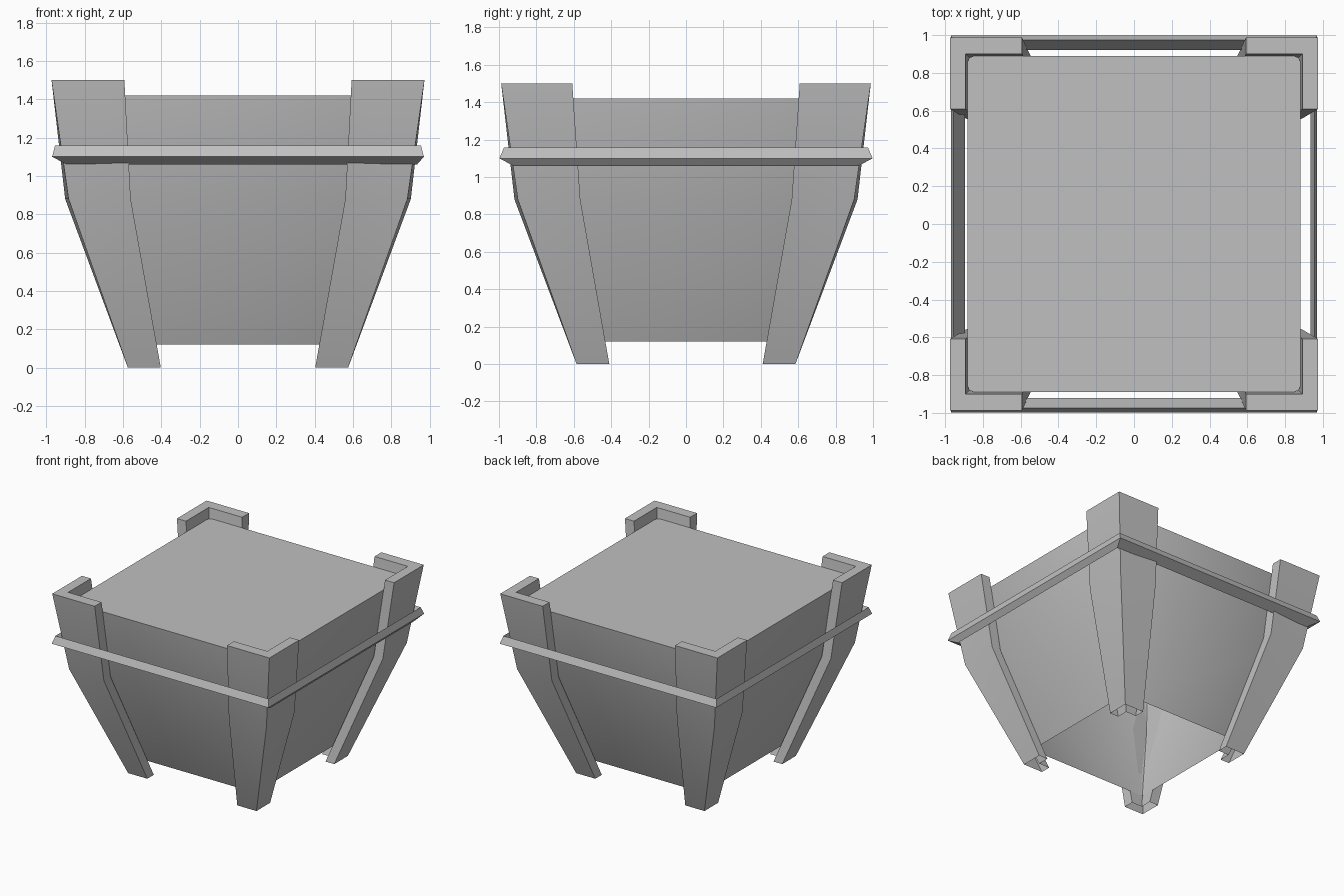
import bpy, bmesh

cube = bpy.data.objects.get("Cube")
if cube:
    bpy.data.objects.remove(cube, do_unlink=True)

grey = bpy.data.materials.new("plain grey")
grey.use_nodes = True
COLOUR = (0.53, 0.53, 0.53, 1)
grey.diffuse_color = COLOUR
grey.node_tree.nodes["Principled BSDF"].inputs["Base Color"].default_value = COLOUR


def loft(name, rings, cap=True, loop=False):
    """Skin a list of closed rings, closing the last one or joining it to the first."""
    bm = bmesh.new()
    rows = [[bm.verts.new(p) for p in ring] for ring in rings]
    pairs = list(zip(rows, rows[1:]))
    if loop:
        pairs.append((rows[-1], rows[0]))
    n = len(rows[0])
    for a, b in pairs:
        for i in range(n):
            j = (i + 1) % n
            bm.faces.new((a[i], a[j], b[j], b[i]))
    if cap:
        bm.faces.new(rows[-1])
    bmesh.ops.recalc_face_normals(bm, faces=bm.faces)
    mesh = bpy.data.meshes.new(name)
    bm.to_mesh(mesh)
    bm.free()
    mesh.materials.append(grey)
    obj = bpy.data.objects.new(name, mesh)
    bpy.context.collection.objects.link(obj)
    return obj


def smooth(obj):
    bpy.ops.object.select_all(action="DESELECT")
    obj.select_set(True)
    bpy.context.view_layer.objects.active = obj
    bpy.ops.object.shade_smooth_by_angle()


CORNERS = [(-1, -1), (1, -1), (1, 1), (-1, 1)]


# Tapered body with softened corners, open underneath
def body_ring(hx, hy, z, r):
    pts = []
    for sx, sy in CORNERS:
        arc = [(0, r), (0.29 * r, 0.29 * r), (r, 0)]
        if sx * sy < 0:
            arc.reverse()
        pts += [(sx * (hx - a), sy * (hy - b), z) for a, b in arc]
    return pts


smooth(loft("body", [body_ring(0.535, 0.54, 0.12, 0.02),
                     body_ring(0.813, 0.823, 0.88, 0.03),
                     body_ring(0.882, 0.89, 1.42, 0.035)]))


# Bent corner legs with an L-shaped section, hollow underneath
# height, outer x, outer y, inner x, inner y, wing end x, wing end y, corner pinch
LEG = [(0, 0.575, 0.585, 0.497, 0.502, 0.403, 0.41, 0),
       (0.88, 0.902, 0.917, 0.822, 0.832, 0.56, 0.565, 0.018),
       (1.5, 0.973, 0.988, 0.892, 0.9, 0.593, 0.608, 0)]


def leg_ring(sx, sy, z, ox, oy, ix, iy, ex, ey, pinch):
    section = [(ox - pinch, oy - pinch), (ex, oy), (ex, iy),
               (ix - pinch, iy - pinch), (ix, ey), (ox, ey)]
    return [(sx * x, sy * y, z) for x, y in section]


for sx, sy in CORNERS:
    side = "left" if sx > 0 else "right"
    end = "front" if sy < 0 else "back"
    smooth(loft(f"{end}_{side}_leg", [leg_ring(sx, sy, *row) for row in LEG]))


# Triangular band around the legs
def band_corner(sx, sy):
    inner_x = 0.935 if sx > 0 else 0.895
    return [(sx * inner_x, sy * 0.922, 1.06),
            (sx * 0.97, sy * 0.998, 1.10),
            (sx * 0.955, sy * 0.973, 1.158)]


loft("band", [band_corner(sx, sy) for sx, sy in CORNERS], cap=False, loop=True)
